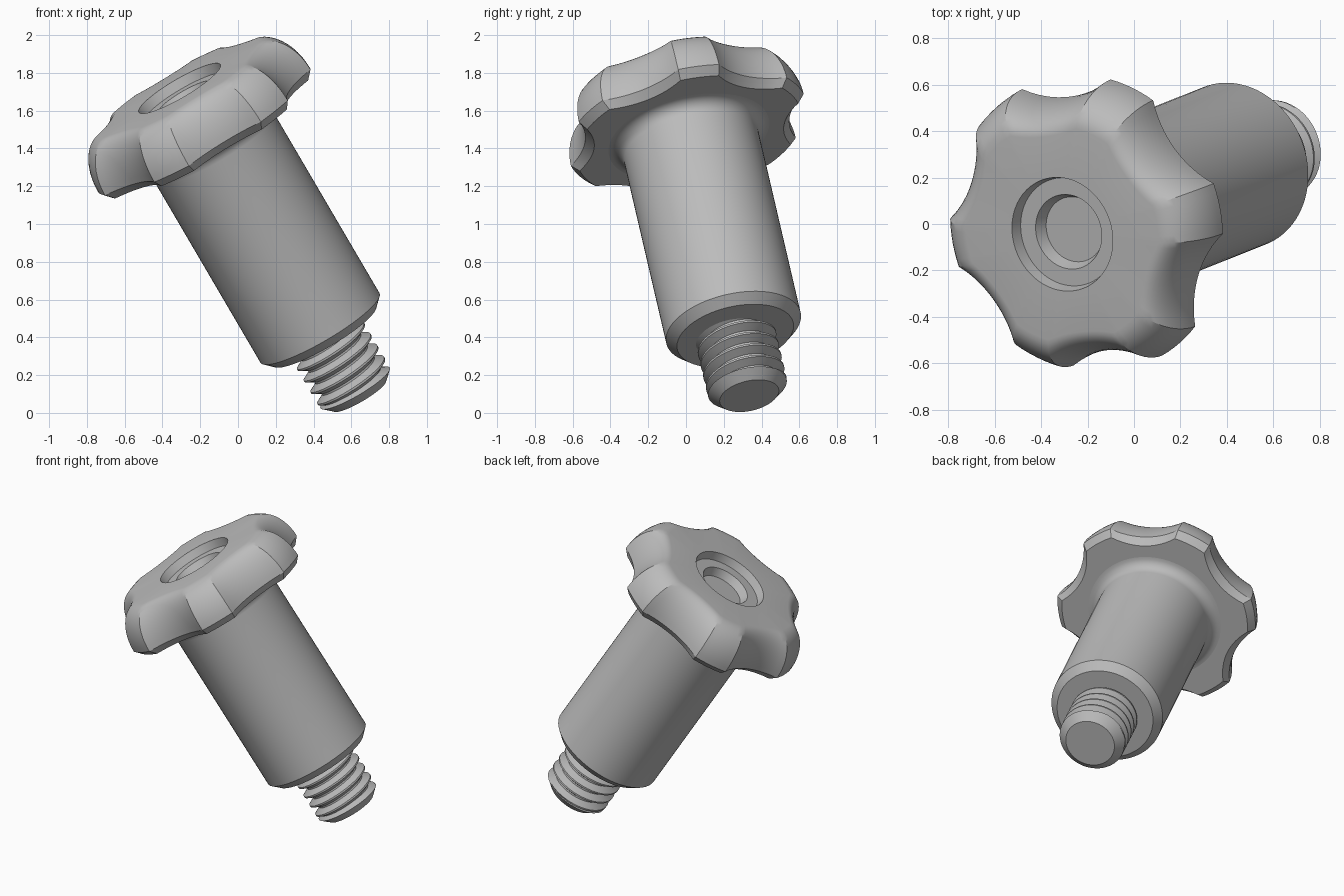
import bpy, bmesh
from math import sin, cos, pi, radians, sqrt
from mathutils import Vector, Matrix

if "Cube" in bpy.data.objects:
    bpy.data.objects.remove(bpy.data.objects["Cube"])

# One grey for the whole part
grey = bpy.data.materials.new("grey")
grey.use_nodes = True
colour = (0.5, 0.5, 0.5, 1)
grey.diffuse_color = colour
grey.node_tree.nodes["Principled BSDF"].inputs["Base Color"].default_value = colour

# Tilted frame: origin at the threaded tip, local z along the shaft
axis = Vector((-0.586, -0.233, 1)).normalized()
side = Vector((0.585, 0.065, 0.353))
side = (side - axis * side.dot(axis)).normalized()
up = axis.cross(side)
frame = Matrix.Translation((0.645, 0.335, 0.09)) @ Matrix((side, up, axis)).transposed().to_4x4()


def loft(name, rings, angles, wrap=True):
    """Skin rings of (radius, height) pairs, one pair for each angle."""
    bm = bmesh.new()
    rows = [[bm.verts.new((r * cos(a), r * sin(a), h)) for (r, h), a in zip(ring, angles)]
            for ring in rings]
    n = len(angles)
    for low, high in zip(rows, rows[1:]):
        for i in range(n if wrap else n - 1):
            k = (i + 1) % n
            bm.faces.new((low[i], low[k], high[k], high[i]))
    if wrap:
        bm.faces.new(rows[0][::-1])
        bm.faces.new(rows[-1])
    bmesh.ops.remove_doubles(bm, verts=bm.verts, dist=0.0005)
    bmesh.ops.dissolve_degenerate(bm, edges=bm.edges, dist=0.0003)
    bmesh.ops.recalc_face_normals(bm, faces=bm.faces)
    mesh = bpy.data.meshes.new(name)
    bm.to_mesh(mesh)
    bm.free()
    mesh.materials.append(grey)
    obj = bpy.data.objects.new(name, mesh)
    bpy.context.collection.objects.link(obj)
    obj.matrix_world = frame
    bpy.ops.object.select_all(action='DESELECT')
    obj.select_set(True)
    bpy.context.view_layer.objects.active = obj
    bpy.ops.object.shade_smooth_by_angle(angle=radians(28))


# Shaft with a bottom chamfer and a fillet under the knob
SEG = 72
circle = [2 * pi * i / SEG for i in range(SEG)]
profile = [(0.315, 0.375), (0.365, 0.425), (0.365, 1.55)]
for i in range(1, 7):
    a = i / 6 * pi / 2
    profile.append((0.435 - 0.07 * cos(a), 1.55 + 0.07 * sin(a)))
profile.append((0.435, 1.625))
loft("shaft", [[p] * SEG for p in profile], circle)

# Six-lobed knob
TIP, HALF, LOBES = 0.65, radians(9.8), 6
CUT_D, CUT_R = 1.04, 0.485
STEP = 2 * pi / LOBES


def outline(angle):
    phi = (angle + STEP / 2) % STEP - STEP / 2
    if abs(phi) <= HALF + 1e-5:
        return TIP
    psi = STEP / 2 - abs(phi)
    return CUT_D * cos(psi) - sqrt(CUT_R ** 2 - (CUT_D * sin(psi)) ** 2)


angles = []
for lobe in range(LOBES):
    mid = lobe * STEP
    angles += [mid - HALF + 2 * HALF * i / 6 for i in range(6)]
    angles += [mid + HALF + (STEP - 2 * HALF) * i / 14 for i in range(14)]
edge = [outline(a) for a in angles]

# Chamfered underside, then a rounded shoulder that is tighter in the scallops
rings = [[(r - 0.04, 1.62) for r in edge]]
for i in range(13):
    a = i / 12 * pi / 2
    rings.append([(r - 0.17 * (r / TIP) ** 2 * (1 - cos(a)), 1.665 + 0.26 * sin(a)) for r in edge])
# Stepped recess in the top
for r, h in ((0.25, 1.925), (0.238, 1.87), (0.164, 1.87), (0.143, 1.815)):
    rings.append([(r, h)] * len(angles))
loft("knob", rings, angles)

# Helical thread, fading into the tip collar
PITCH, START, TOP, TURN = 0.072, 0.03, 0.40, 60
shape = ((0.0, 0.17), (0.15, 0.17), (0.5, 0.215), (0.65, 0.215))
turn = [2 * pi * i / TURN for i in range(TURN + 1)]
rings = []
for k in range(-1, int(TOP / PITCH) + 2):
    for phase, radius in shape:
        ring = []
        for a in turn:
            h = min(max(PITCH * (k + phase + a / (2 * pi)), START), TOP)
            ring.append((min(radius, 0.155 + h), h))
        rings.append(ring)
loft("thread", rings, turn, wrap=False)

# Chamfered tip collar and the core inside the thread
core = ((0.16, 0.0), (0.213, 0.05), (0.169, 0.075), (0.169, TOP))
loft("tip_and_core", [[p] * TURN for p in core], turn[:-1])
